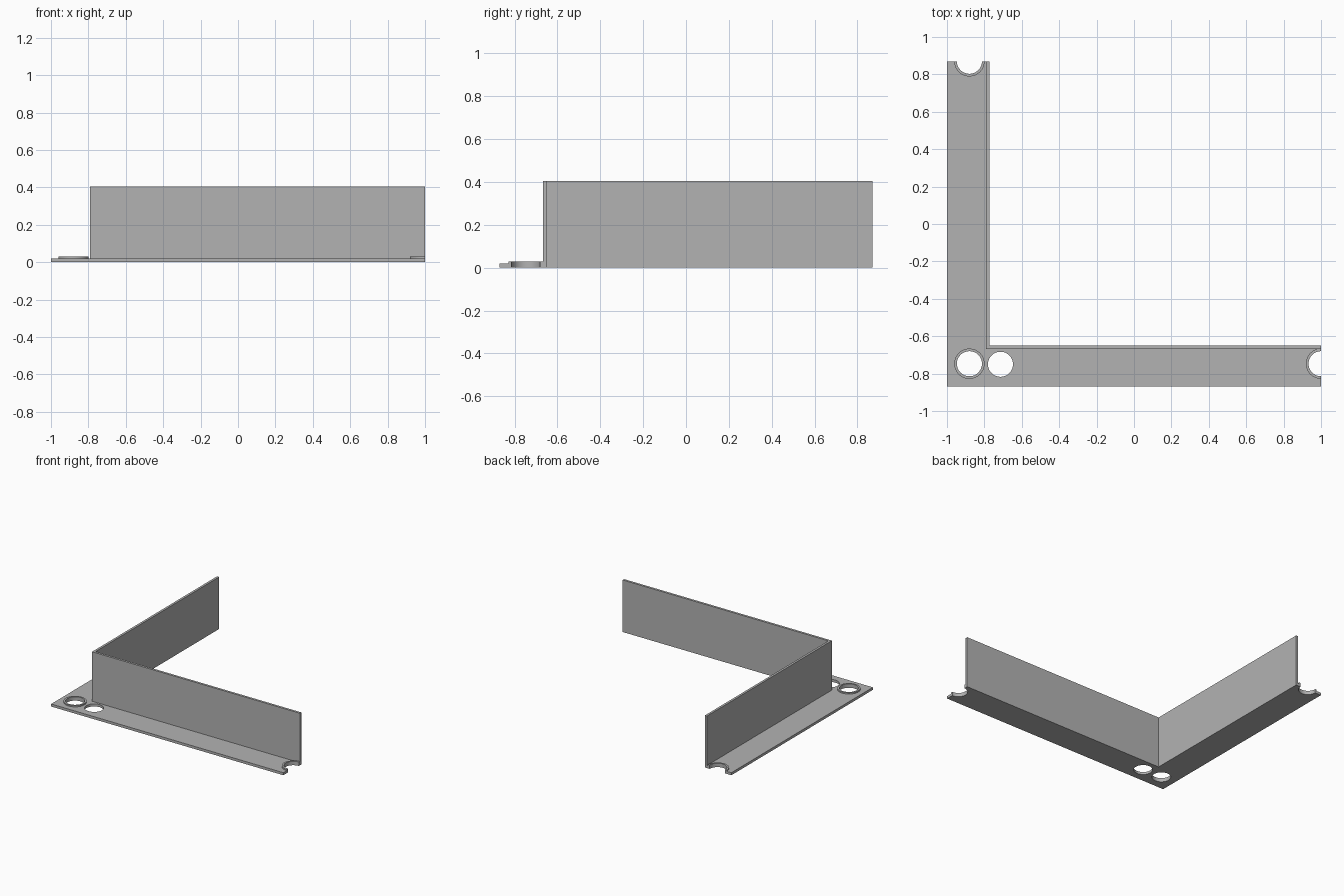
import bpy, bmesh
from math import pi, cos, sin

cube = bpy.data.objects.get("Cube")
if cube:
    bpy.data.objects.remove(cube)

GREY = (0.45, 0.45, 0.45, 1)
mat = bpy.data.materials.new("plain grey")
mat.use_nodes = True
mat.diffuse_color = GREY
mat.node_tree.nodes["Principled BSDF"].inputs["Base Color"].default_value = GREY

X, Y = 1.0, 0.87            # half extents
WX, WY = -0.79, -0.667      # outer wall faces
T = 0.018                   # wall thickness
BASE, RIM, TOP = 0.02, 0.03, 0.405
R_IN, R_OUT = 0.067, 0.081
SEG = 48


def finish(name, bm):
    bmesh.ops.remove_doubles(bm, verts=bm.verts, dist=1e-5)
    bmesh.ops.recalc_face_normals(bm, faces=bm.faces)
    mesh = bpy.data.meshes.new(name)
    bm.to_mesh(mesh)
    bm.free()
    mesh.materials.append(mat)
    obj = bpy.data.objects.new(name, mesh)
    bpy.context.scene.collection.objects.link(obj)
    return obj


def smooth(obj):
    bpy.ops.object.select_all(action='DESELECT')
    obj.select_set(True)
    bpy.context.view_layer.objects.active = obj
    bpy.ops.object.shade_smooth_by_angle(angle=pi / 6)


def prism(name, outline, z0, z1):
    """Extrude a closed outline upwards."""
    bm = bmesh.new()
    face = bm.faces.new([bm.verts.new((x, y, z0)) for x, y in outline])
    new = bmesh.ops.extrude_face_region(bm, geom=[face])["geom"]
    verts = [v for v in new if isinstance(v, bmesh.types.BMVert)]
    bmesh.ops.translate(bm, verts=verts, vec=(0, 0, z1 - z0))
    return finish(name, bm)


def angle_shape(x0, y0, x1, y1):
    """L outline between an outer corner and an inner corner."""
    return [(x0, y0), (X, y0), (X, y1), (x1, y1), (x1, Y), (x0, Y)]


def rim(name, cx, cy, start, sweep):
    """Raised ring, or part of one, spun from a square section."""
    bm = bmesh.new()
    c, s = cos(start), sin(start)
    section = [(R_IN, BASE), (R_OUT, BASE), (R_OUT, RIM), (R_IN, RIM)]
    face = bm.faces.new([bm.verts.new((cx + r * c, cy + r * s, z)) for r, z in section])
    full = sweep > 6
    geom = list(face.edges) if full else [face]
    if full:
        bm.faces.remove(face)
        geom = list(bm.verts) + list(bm.edges)
    else:
        geom = list(bm.verts) + list(bm.edges) + [face]
    bmesh.ops.spin(bm, geom=geom, cent=(cx, cy, 0), axis=(0, 0, 1),
                   angle=sweep, steps=SEG if full else SEG // 2)
    smooth(finish(name, bm))


# Flat flange and upright wall
flange = prism("flange", angle_shape(-X, -Y, WX + T, WY + T), 0, BASE)
prism("upright_wall", angle_shape(WX, WY, WX + T, WY + T), BASE, TOP)

# Holes through the flange
corner, end_y, end_x = (-0.88, -0.747), (-0.88, Y), (X, -0.747)
for cx, cy in (corner, end_y, end_x, (-0.714, -0.75)):
    circle = [(cx + R_IN * cos(2 * pi * i / SEG), cy + R_IN * sin(2 * pi * i / SEG))
              for i in range(SEG)]
    cutter = prism("hole_cutter", circle, -0.1, 0.1)
    cutter.hide_render = True
    mod = flange.modifiers.new("hole", 'BOOLEAN')
    mod.operation = 'DIFFERENCE'
    mod.solver = 'EXACT'
    mod.object = cutter
    bpy.context.view_layer.objects.active = flange
    bpy.ops.object.modifier_apply(modifier=mod.name)
    bpy.data.objects.remove(cutter)
smooth(flange)

# Raised rims around the corner hole and the two half holes
rim("corner_rim", *corner, 0, 2 * pi)
rim("back_half_rim", *end_y, pi, pi)
rim("left_half_rim", *end_x, pi / 2, pi)
